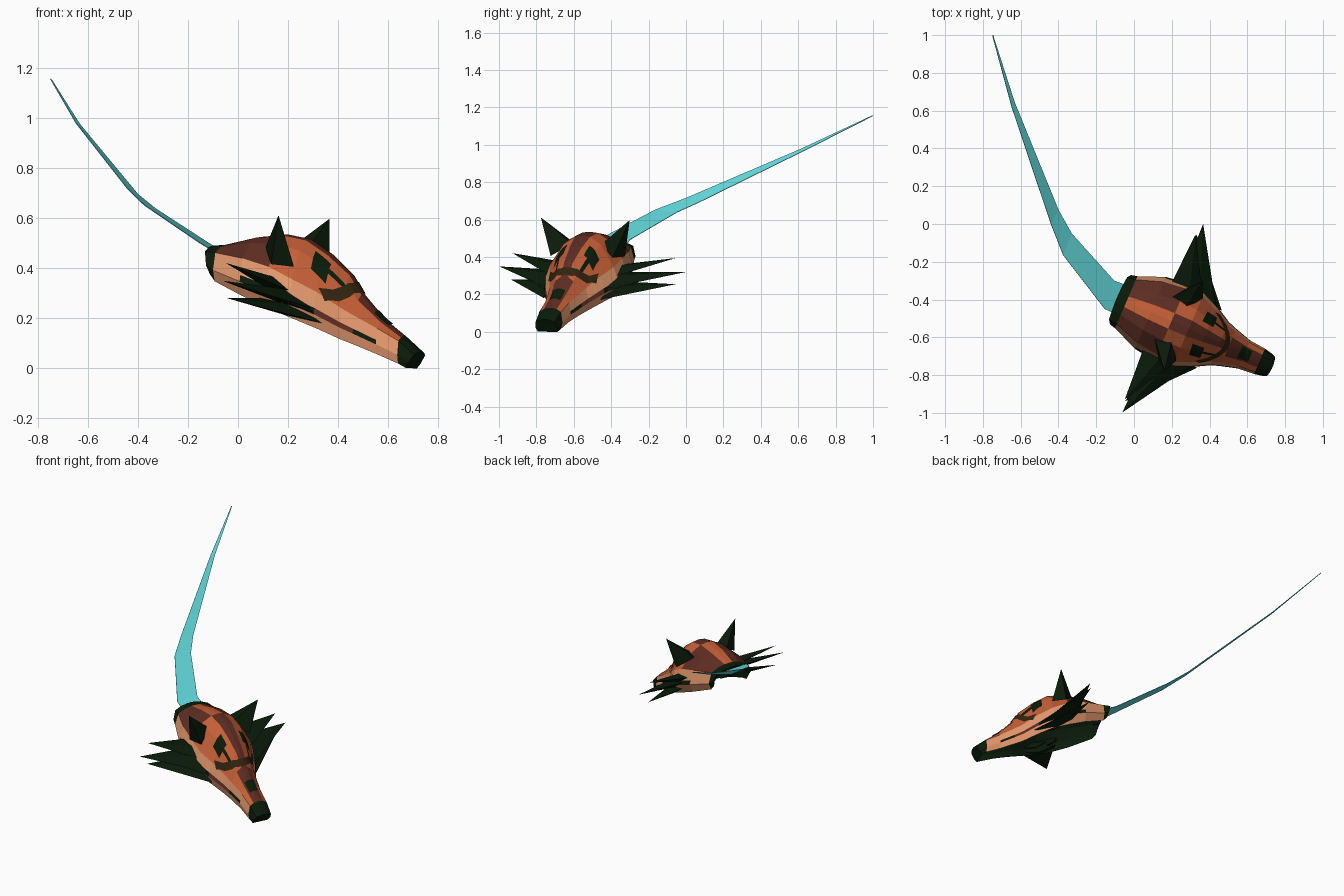
import bpy, bmesh
from mathutils import Matrix, Vector
from mathutils.bvhtree import BVHTree

if "Cube" in bpy.data.objects:
    bpy.data.objects.remove(bpy.data.objects["Cube"])

# Mask frame: u = towards the nose, v = sideways, z = up, with a slight roll
FRAME = Matrix(((0.919, 0.394, 0, 0.15),
                (-0.394, 0.919, 0, -0.508),
                (0, -0.055, 1, 0),
                (0, 0, 0, 1)))


def material(name, rgb):
    m = bpy.data.materials.new(name)
    m.diffuse_color = (*rgb, 1)
    m.use_nodes = True
    m.node_tree.nodes["Principled BSDF"].inputs["Base Color"].default_value = m.diffuse_color
    return m


GREEN = material("dark green", (0.003, 0.011, 0.003))
BROWN = material("dark brown", (0.110, 0.026, 0.016))
ORANGE = material("burnt orange", (0.56, 0.115, 0.038))
LIGHT = material("light orange", (0.76, 0.31, 0.15))
OLIVE = material("olive brown", (0.032, 0.018, 0.005))
TEAL = material("teal", (0.13, 0.74, 0.76))


def finish(name, bm, mats, frame=FRAME):
    bmesh.ops.recalc_face_normals(bm, faces=bm.faces)
    me = bpy.data.meshes.new(name)
    bm.to_mesh(me)
    bm.free()
    for m in mats:
        me.materials.append(m)
    ob = bpy.data.objects.new(name, me)
    bpy.context.collection.objects.link(ob)
    ob.matrix_world = frame
    return ob


# Mask: hollow shell lofted from rings (u, half width, top z, cheek z, rim z)
STATIONS = [
    (-0.265, 0.142, 0.492, 0.465, 0.375), (-0.21, 0.150, 0.495, 0.460, 0.345),
    (-0.07, 0.207, 0.525, 0.435, 0.285), (0.05, 0.224, 0.535, 0.400, 0.235),
    (0.15, 0.220, 0.515, 0.350, 0.195), (0.24, 0.175, 0.455, 0.300, 0.155),
    (0.33, 0.124, 0.375, 0.235, 0.110), (0.38, 0.107, 0.295, 0.205, 0.090),
    (0.47, 0.081, 0.195, 0.155, 0.052), (0.56, 0.073, 0.125, 0.105, 0.014),
    (0.635, 0.064, 0.062, 0.050, -0.003)]
LAST = len(STATIONS) - 1
HALF = 10       # points from the top centre round to the inner centre, less one


def ring(i):
    u, w, zt, zm, zr = STATIONS[i]
    half = [(0, zt), (0.2 * w, zt - 0.04 * (zt - zm)), (0.5 * w, zt - 0.3 * (zt - zm)),
            (0.85 * w, zm), (0.96 * w, zr + 0.55 * (zm - zr)),
            (w, zr + 0.38 * (zm - zr)), (0.88 * w, zr)]
    # inner wall follows the outer one
    half += [(0.9 * w, zr + 0.4 * (zm - zr)), (0.77 * w, zm - 0.02),
             (0.46 * w, zt - 0.3 * (zt - zm) - 0.015), (0, zt - 0.015)]
    pts = half + [(-v, z) for v, z in half[-2:0:-1]]
    # both ends tuck in underneath
    lean = {0: 0.03, LAST: -0.045}.get(i, 0)
    return [Vector((u + lean * min(1, max(0, (zt - z) / (zt - zr))), v, z)) for v, z in pts]


def mask_colour(u, row):
    """0 green, 1 brown, 2 orange, 3 light orange"""
    if u < -0.21 or u > 0.56 or row >= 6:
        return 0
    if row == 4:                       # long cheek stripe
        return 3 if u < -0.07 or u > 0.48 else 1 if 0.2 < u < 0.38 else 0
    if row in (3, 5):
        return 3
    if u > 0.36:                       # muzzle
        return 2 if row == 2 else 1
    if u > 0.05:                       # brow
        return 1 if row == 0 else 2
    return 2 if row == 0 else 1        # crown


bm = bmesh.new()
rings = [[bm.verts.new(p) for p in ring(i)] for i in range(len(STATIONS))]
for i in range(LAST):
    mid = (STATIONS[i][0] + STATIONS[i + 1][0]) / 2
    for j in range(2 * HALF):
        k = (j + 1) % (2 * HALF)
        f = bm.faces.new((rings[i][j], rings[i][k], rings[i + 1][k], rings[i + 1][j]))
        f.material_index = mask_colour(mid, j if j < HALF else 2 * HALF - 1 - j)
bm.faces.new(rings[0]).material_index = 0                       # back edge of the shell
bm.faces.new(rings[-1][:7] + rings[-1][-6:]).material_index = 0  # nose end
bm.normal_update()
surface = BVHTree.FromBMesh(bm)
finish("fox_mask", bm, [GREEN, BROWN, ORANGE, LIGHT])


def on_mask(u, v, lift=0.007):
    hit = surface.ray_cast(Vector((u, v, 2)), Vector((0, 0, -1)))[0]
    return Vector((u, v, (hit.z if hit else 0.25) + lift))


# Spikes: four-sided pyramids, mirrored to both sides
def spikes(name, specs, mat):
    bm = bmesh.new()
    for centre, a, b, tip in specs:
        for s in (1, -1):
            flip = Vector((1, s, 1))
            c, a_, b_, t = (Vector(p) * flip for p in (centre, a, b, tip))
            base = [bm.verts.new(p) for p in (c + a_, c + b_, c - a_, c - b_)]
            top = bm.verts.new(t)
            bm.faces.new(base)
            for k in range(4):
                bm.faces.new((base[k], base[(k + 1) % 4], top))
    return finish(name, bm, [mat])


spikes("ears", [((0.08, 0.15, 0.44), (0.075, 0.03, -0.04), (-0.01, 0.065, -0.03),
                 (0.12, 0.258, 0.604))], GREEN)

spikes("cheek_tufts", [
    ((0.06, 0.19, 0.335), (0.09, 0, -0.035), (0.01, 0.01, 0.026), (-0.015, 0.475, 0.408)),
    ((0.12, 0.18, 0.28), (0.11, 0, -0.045), (0.01, 0.01, 0.03), (0.0, 0.543, 0.335)),
    ((0.15, 0.165, 0.225), (0.12, 0, -0.05), (0.01, 0.01, 0.026), (-0.01, 0.480, 0.268)),
    ((0.17, 0.16, 0.25), (0.08, 0, -0.04), (0.01, 0.01, 0.022), (0.09, 0.38, 0.30))], GREEN)


# Painted plates: quads divided into a grid and laid on the mask surface
def plates(name, quads, mat, n=6):
    bm = bmesh.new()
    for q in quads:
        a, b, c, d = (Vector(p) for p in q)
        grid = [[bm.verts.new(on_mask(*a.lerp(b, i / n).lerp(d.lerp(c, i / n), j / n)))
                 for i in range(n + 1)] for j in range(n + 1)]
        for j in range(n):
            for i in range(n):
                bm.faces.new((grid[j][i], grid[j][i + 1], grid[j + 1][i + 1], grid[j + 1][i]))
    return finish(name, bm, [mat])


eye = [(0.20, 0.065), (0.205, 0.125), (0.265, 0.115), (0.265, 0.06)]
lash = [(0.262, 0.092), (0.262, 0.080), (0.33, 0.066), (0.33, 0.076)]
plates("eyes", [[(u, s * v) for u, v in shape] for shape in (eye, lash) for s in (1, -1)], GREEN)
plates("muzzle_patch", [[(0.445, -0.035), (0.445, 0.035), (0.505, 0.030), (0.505, -0.030)]], GREEN)

# Curved strip under the eyes, hugging the mask
arc = [(0.368 - 0.11 * t * t, 0.140 * t) for t in (i / 4 - 1 for i in range(9))]
plates("brow_strip", [[(p[0] - 0.013, p[1]), (q[0] - 0.013, q[1]),
                       (q[0] + 0.013, q[1]), (p[0] + 0.013, p[1])]
                      for p, q in zip(arc, arc[1:])], OLIVE, 2)

# Ribbon: flat tapering strip trailing from the back of the mask
EDGES = [((-0.11, -0.47, 0.475), (-0.05, -0.32, 0.465)),
         ((-0.155, -0.45, 0.502), (-0.105, -0.30, 0.492)),
         ((-0.375, -0.165, 0.652), (-0.33, -0.05, 0.638)),
         ((-0.44, 0.0, 0.715), (-0.40, 0.075, 0.695)),
         ((-0.648, 0.62, 0.980), (-0.632, 0.645, 0.975)),
         ((-0.75, 0.998, 1.157), (-0.746, 1.0, 1.155))]
bm = bmesh.new()
pairs = [[bm.verts.new(p) for p in e] for e in EDGES]
for p, q in zip(pairs, pairs[1:]):
    bm.faces.new((p[0], p[1], q[1], q[0]))
ribbon = finish("ribbon", bm, [TEAL], Matrix.Identity(4))
solid = ribbon.modifiers.new("thickness", 'SOLIDIFY')
solid.thickness = 0.003
solid.offset = 0
